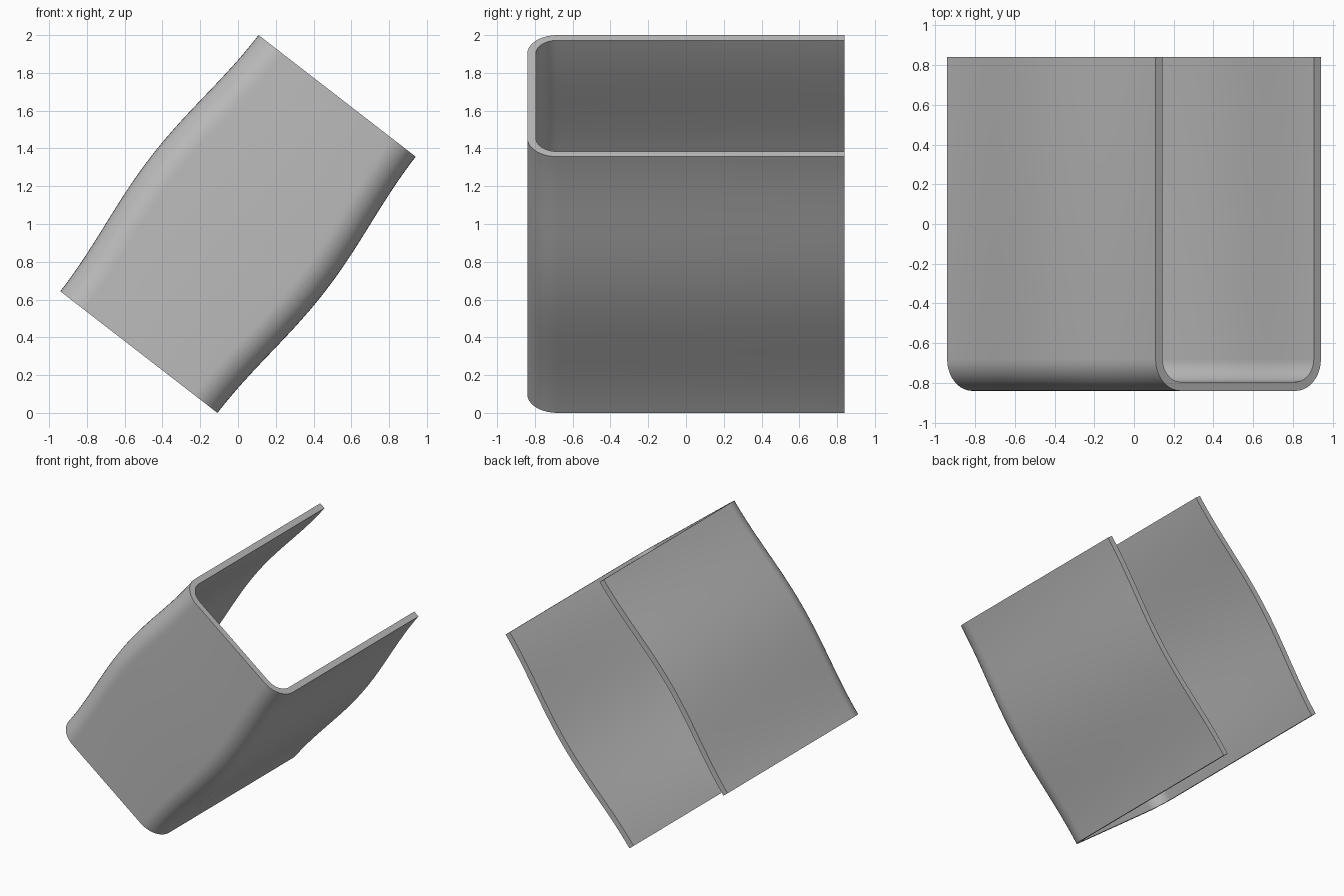
import bpy, bmesh, math
from mathutils import Vector

cube = bpy.data.objects.get("Cube")
if cube:
    bpy.data.objects.remove(cube, do_unlink=True)

# Overall sizes of the channel
LENGTH, HALF_WIDTH, HALF_DEPTH = 1.715, 0.526, 0.84
WALL, CORNER, BULGE = 0.045, 0.16, 0.057
STATIONS, ARC = 40, 10
along = Vector((0.612, 0, 0.791)).normalized()
across = Vector((along.z, 0, -along.x))
centre = Vector((0, 0, 1))


def u_profile(inset, bulge):
    """Open U section as (across, depth) points, inset by the wall thickness."""
    half = HALF_WIDTH + bulge
    r = CORNER - inset
    side = [(half - inset, HALF_DEPTH)]
    for i in range(ARC + 1):
        a = math.pi / 2 * i / ARC
        side.append((half - CORNER + r * math.cos(a),
                     -HALF_DEPTH + CORNER - r * math.sin(a)))
    return side + [(-w, y) for w, y in reversed(side)]


# Bulging channel: sweep the closed section along the tilted axis
bm = bmesh.new()
rings = []
for s in range(STATIONS + 1):
    t = s / STATIONS
    bulge = BULGE * math.sin(math.pi * t) ** 2
    section = u_profile(0, bulge) + u_profile(WALL, bulge)[::-1]
    base = centre + along * LENGTH * (t - 0.5)
    rings.append([bm.verts.new(base + across * w + Vector((0, y, 0)))
                  for w, y in section])

count = len(rings[0])
for a, b in zip(rings, rings[1:]):
    for i in range(count):
        j = (i + 1) % count
        bm.faces.new((a[i], a[j], b[j], b[i]))

# End rims between outer and inner outline
for ring in (rings[0], rings[-1]):
    for i in range(count // 2 - 1):
        bm.faces.new((ring[i], ring[i + 1], ring[-2 - i], ring[-1 - i]))
bmesh.ops.recalc_face_normals(bm, faces=bm.faces)

mesh = bpy.data.meshes.new("channel_shell")
bm.to_mesh(mesh)
bm.free()
shell = bpy.data.objects.new("channel_shell", mesh)
bpy.context.collection.objects.link(shell)

# Plain grey material
grey = bpy.data.materials.new("plain grey")
grey.use_nodes = True
colour = (0.5, 0.5, 0.5, 1)
grey.diffuse_color = colour
grey.node_tree.nodes["Principled BSDF"].inputs["Base Color"].default_value = colour
mesh.materials.append(grey)

bpy.ops.object.select_all(action='DESELECT')
shell.select_set(True)
bpy.context.view_layer.objects.active = shell
bpy.ops.object.shade_smooth_by_angle(angle=math.radians(30))
